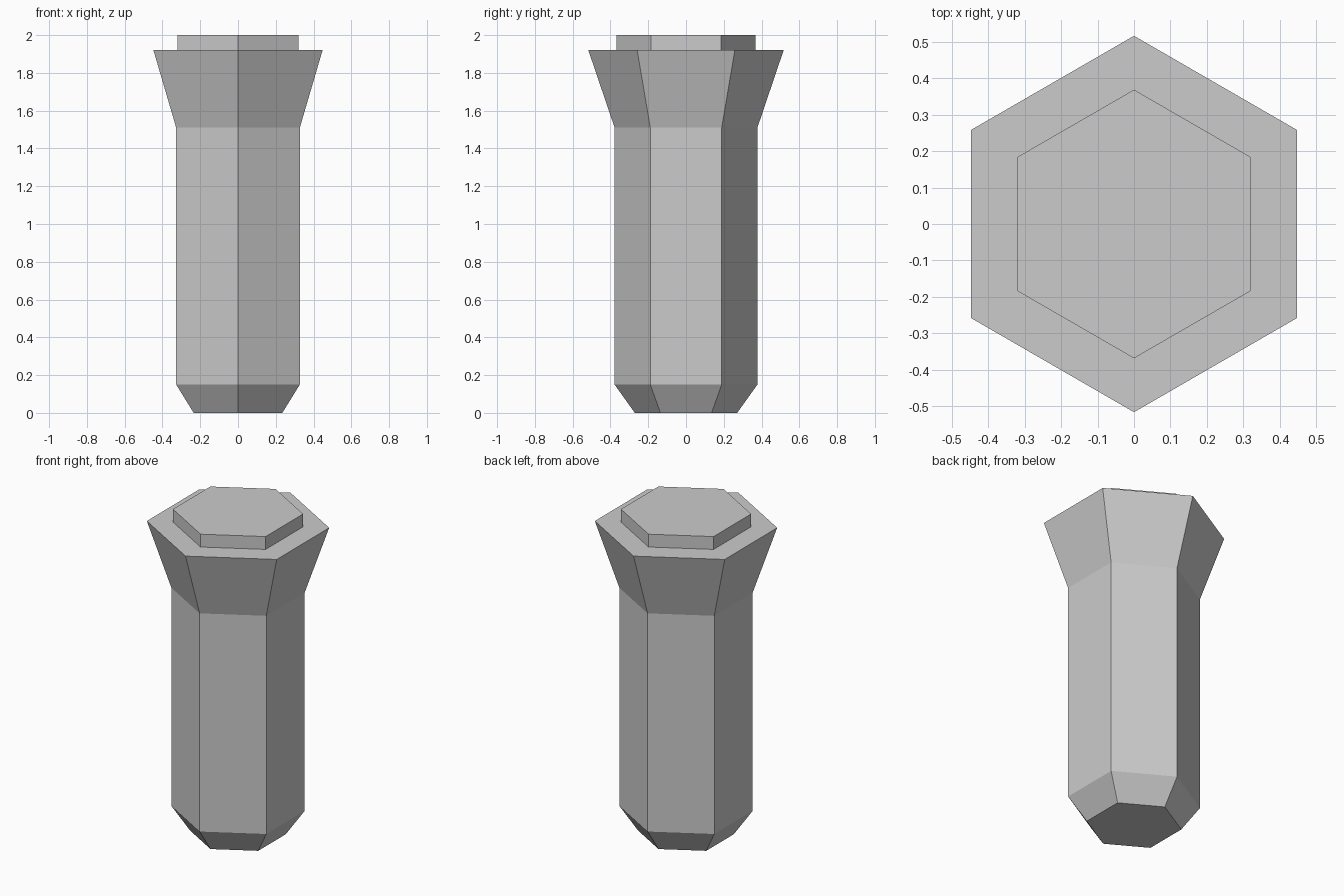
import bpy
import bmesh
from math import cos, sin, tau

cube = bpy.data.objects.get("Cube")
if cube:
    bpy.data.objects.remove(cube, do_unlink=True)

SIDES = 6

# Single matte grey
grey = bpy.data.materials.new("plain_grey")
grey.use_nodes = True
colour = (0.6, 0.6, 0.6, 1.0)
grey.diffuse_color = colour
grey.node_tree.nodes["Principled BSDF"].inputs["Base Color"].default_value = colour


def hex_prism(name, profile):
    """Loft six-sided rings through (radius, height) pairs, closed at both ends."""
    bm = bmesh.new()
    rings = []
    for radius, z in profile:
        # corners point to the front and back
        angles = [tau * (i / SIDES + 0.25) for i in range(SIDES)]
        rings.append([bm.verts.new((radius * cos(a), radius * sin(a), z)) for a in angles])
    for low, high in zip(rings, rings[1:]):
        for i in range(SIDES):
            j = (i + 1) % SIDES
            bm.faces.new((low[i], low[j], high[j], high[i]))
    bm.faces.new(rings[0][::-1])
    bm.faces.new(rings[-1])
    mesh = bpy.data.meshes.new(name)
    bm.to_mesh(mesh)
    bm.free()
    mesh.materials.append(grey)
    obj = bpy.data.objects.new(name, mesh)
    bpy.context.collection.objects.link(obj)
    return obj


# Shaft with tapered foot and flared head, stepping in to the raised cap
hex_prism("hexagonal_peg", [
    (0.271, 0.0), (0.378, 0.15), (0.378, 1.51),
    (0.517, 1.92), (0.369, 1.92), (0.369, 2.0),
])
